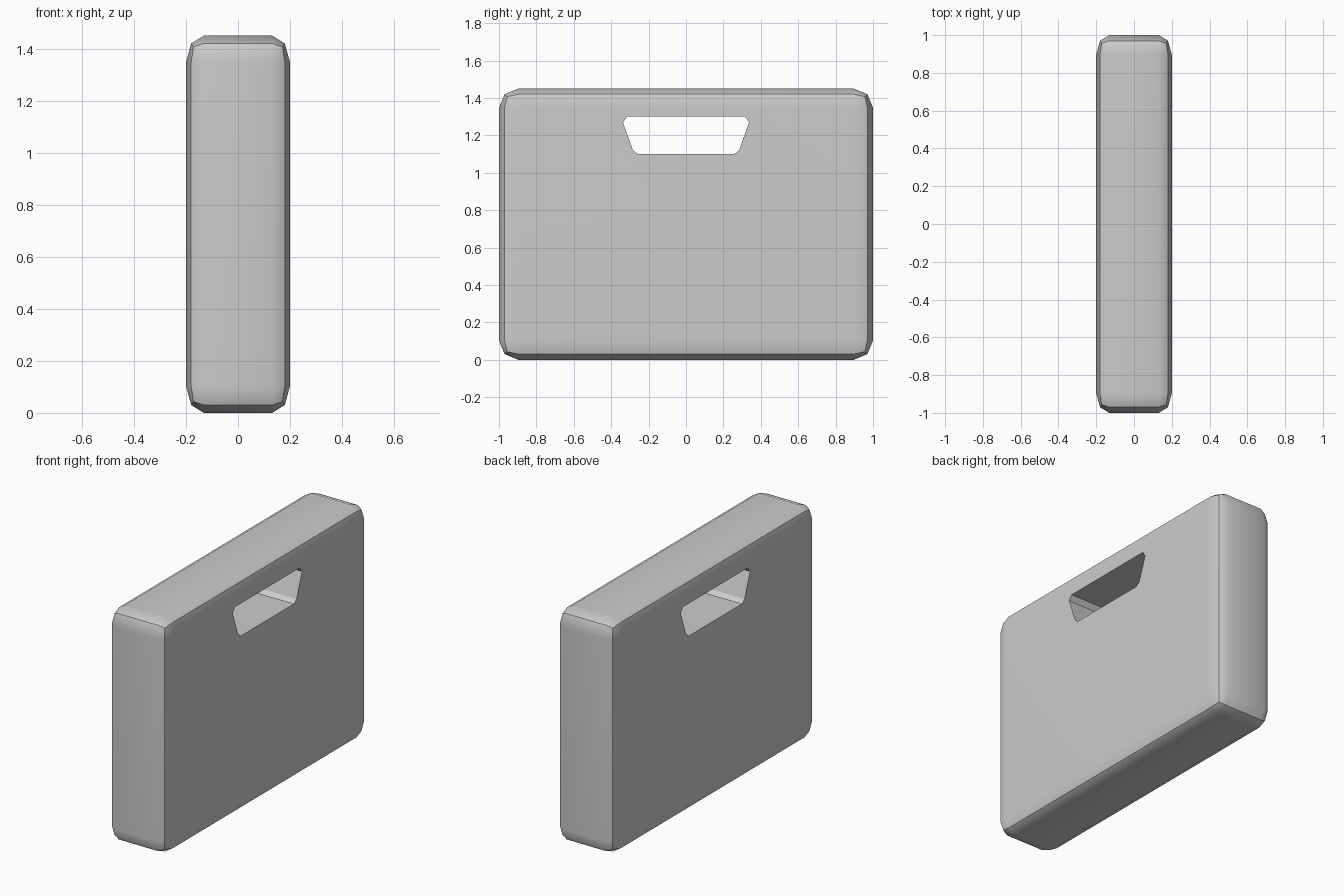
import bpy, bmesh
from mathutils import Vector, Matrix

if "Cube" in bpy.data.objects:
    bpy.data.objects.remove(bpy.data.objects["Cube"])

HX, HY, HZ = 0.2, 1.0, 0.725     # half sizes
GAP, DEPTH = 0.006, 0.025        # seam half width and depth


def make_object(name, bm):
    bmesh.ops.recalc_face_normals(bm, faces=bm.faces[:])
    mesh = bpy.data.meshes.new(name)
    bm.to_mesh(mesh)
    bm.free()
    obj = bpy.data.objects.new(name, mesh)
    bpy.context.collection.objects.link(obj)
    return obj


# Case body: two-step bevelled box, flattened in x
bm = bmesh.new()
bmesh.ops.create_cube(bm, size=2, matrix=Matrix.Diagonal((HX * 1.5, HY, HZ, 1)))
bmesh.ops.bevel(bm, geom=bm.edges[:], offset=0.103, segments=2, profile=0.5,
                affect='EDGES')
bmesh.ops.scale(bm, vec=(1 / 1.5, 1, 1), verts=bm.verts[:])

# Seam groove around the middle
for x in (-GAP, GAP):
    bmesh.ops.bisect_plane(bm, geom=bm.verts[:] + bm.edges[:] + bm.faces[:],
                           plane_co=(x, 0, 0), plane_no=(1, 0, 0))
strip = [f for f in bm.faces if abs(f.calc_center_median().x) < GAP * 0.5]
ring = bmesh.ops.extrude_face_region(bm, geom=strip)["geom"]
bmesh.ops.scale(bm, vec=(1, 1 - DEPTH / HY, 1 - DEPTH / HZ),
                verts=[v for v in ring if isinstance(v, bmesh.types.BMVert)])
bmesh.ops.translate(bm, vec=(0, 0, HZ), verts=bm.verts[:])
case = make_object("case_body", bm)

# Handle opening: trapezoid with clipped corners
half = [(0.257, 1.10), (0.284, 1.12), (0.337, 1.27), (0.315, 1.30)]
profile = half + [(-y, z) for y, z in reversed(half)]
bm = bmesh.new()
face = bm.faces.new([bm.verts.new((-0.4, y, z)) for y, z in profile])
ext = bmesh.ops.extrude_face_region(bm, geom=[face], use_keep_orig=True)["geom"]
bmesh.ops.translate(bm, vec=(0.8, 0, 0),
                    verts=[v for v in ext if isinstance(v, bmesh.types.BMVert)])
cutter = make_object("handle_cutter", bm)
cutter.hide_render = True

bpy.context.view_layer.objects.active = case
case.select_set(True)
cut = case.modifiers.new("handle_opening", 'BOOLEAN')
cut.operation = 'DIFFERENCE'
cut.solver = 'EXACT'
cut.object = cutter
bpy.ops.object.modifier_apply(modifier=cut.name)
bpy.data.objects.remove(cutter)

# Smooth rounded edges with flat main faces
bpy.ops.object.shade_smooth_by_angle(angle=0.52)
weighted = case.modifiers.new("weighted_normals", 'WEIGHTED_NORMAL')
weighted.keep_sharp = True
